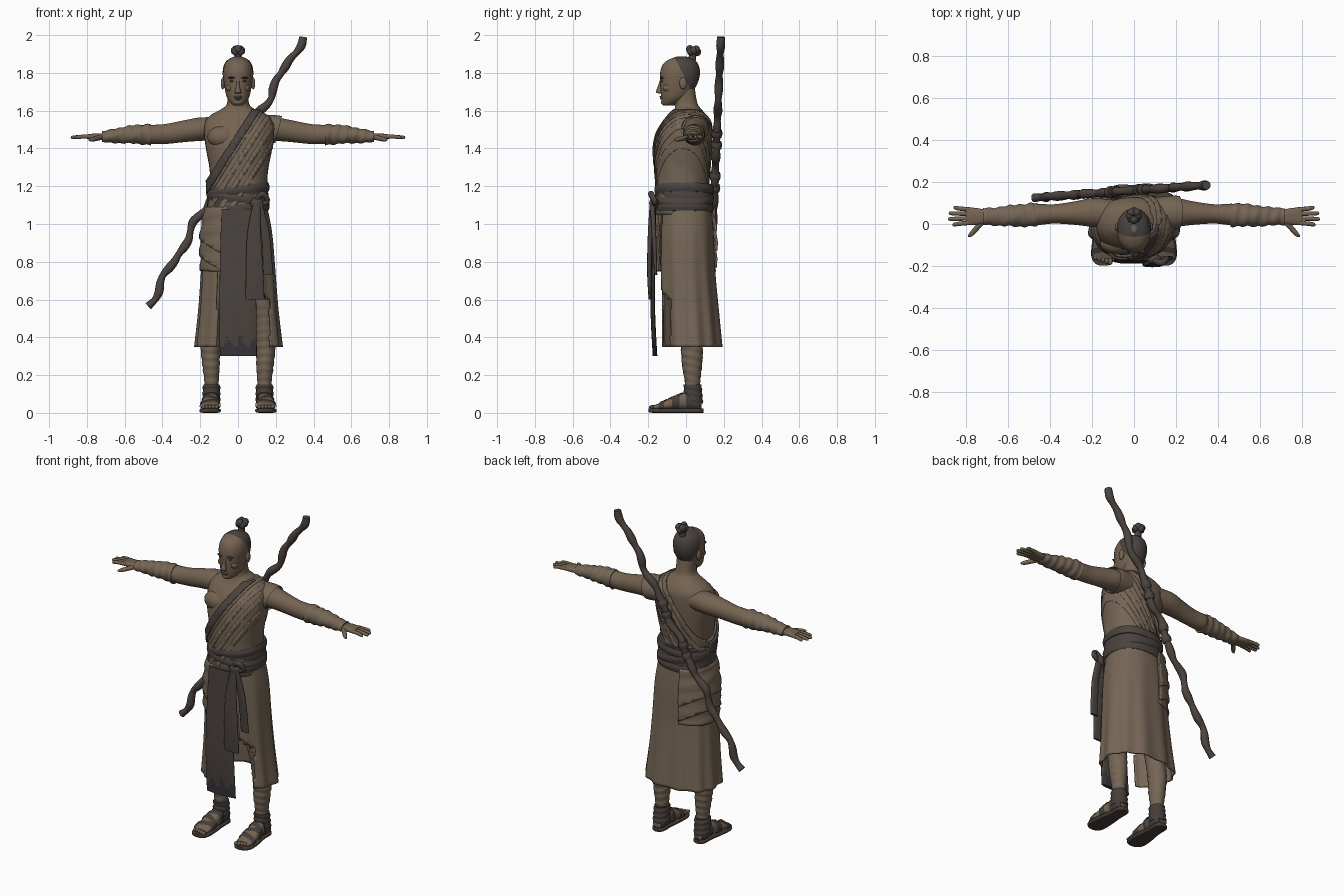
import bpy, bmesh, random
from math import sin, cos, pi, tau, copysign
from mathutils import Vector

if "Cube" in bpy.data.objects:
    bpy.data.objects.remove(bpy.data.objects["Cube"])
random.seed(4)
made = []


def material(name, r, g, b):
    m = bpy.data.materials.new(name)
    m.use_nodes = True
    m.diffuse_color = (r, g, b, 1)
    bsdf = m.node_tree.nodes["Principled BSDF"]
    bsdf.inputs["Base Color"].default_value = (r, g, b, 1)
    bsdf.inputs["Roughness"].default_value = 0.9
    return m


SKIN = material("tan skin", .175, .125, .082)
CLOTH = material("tan cloth", .178, .133, .092)
SASH = material("dark sash cloth", .070, .056, .050)
BLUE = material("stained hem", .036, .036, .046)
WOOD = material("dark wood", .072, .056, .048)
HAIR = material("dark hair", .066, .056, .052)
LEATHER = material("sandal leather", .060, .048, .042)


def add(name, bm, mat):
    bmesh.ops.recalc_face_normals(bm, faces=bm.faces)
    me = bpy.data.meshes.new(name)
    bm.to_mesh(me)
    bm.free()
    ob = bpy.data.objects.new(name, me)
    bpy.context.collection.objects.link(ob)
    me.materials.append(mat)
    made.append(ob)
    return ob


def spline(pts, sub):
    """Smooth interpolation of tuples."""
    out = []
    for i in range(len(pts) - 1):
        quad = [Vector(pts[min(max(k, 0), len(pts) - 1)]) for k in range(i - 1, i + 3)]
        a, b, c, d = quad
        for s in range(sub):
            t = s / sub
            out.append(b + (c - a) * (t / 2) + (a * 2 - b * 5 + c * 4 - d) * (t * t / 2)
                       + (b * 3 - a - c * 3 + d) * (t ** 3 / 2))
    return out + [Vector(pts[-1])]


def loft(name, rings, mat, axis="z", seg=36, sub=5, p=2, grow=0, wave=None, caps=True, cuts=()):
    """Rings are (x, y, z, radius, radius) across the axis; cuts drop the side a normal points to."""
    bm = bmesh.new()
    rows = []
    for x, y, z, a, b in spline(rings, sub):
        row = []
        for k in range(seg):
            t = tau * k / seg
            w = wave(t, x, y, z) if wave else 1
            u = (a + grow) * w * copysign(abs(cos(t)) ** (2 / p), cos(t))
            v = (b + grow) * w * copysign(abs(sin(t)) ** (2 / p), sin(t))
            off = {"z": (u, v, 0), "x": (0, u, v), "y": (u, 0, v)}[axis]
            row.append(bm.verts.new(Vector((x, y, z)) + Vector(off)))
        rows.append(row)
    for r, s in zip(rows, rows[1:]):
        for k in range(seg):
            j = (k + 1) % seg
            bm.faces.new((r[k], r[j], s[j], s[k]))
    if caps:
        bm.faces.new(rows[0])
        bm.faces.new(rows[-1])
    for co, no in cuts:
        bmesh.ops.bisect_plane(bm, geom=bm.verts[:] + bm.edges[:] + bm.faces[:],
                               plane_co=co, plane_no=no, clear_outer=True)
    return add(name, bm, mat)


def thicken(ob, depth):
    mod = ob.modifiers.new("thickness", "SOLIDIFY")
    mod.thickness = depth
    mod.offset = -1


def ball(name, at, size, mat):
    bm = bmesh.new()
    bmesh.ops.create_uvsphere(bm, u_segments=20, v_segments=12, radius=1)
    for v in bm.verts:
        v.co = Vector(at) + v.co * Vector(size)
    return add(name, bm, mat)


def tube(name, pts, mat, seg=10, sub=5):
    """Round tube through (x, y, z, radius) points."""
    path = spline(pts, sub)
    bm = bmesh.new()
    rows = []
    for i, q in enumerate(path):
        d = (path[min(i + 1, len(path) - 1)] - path[max(i - 1, 0)]).to_3d().normalized()
        side = d.cross(Vector((.3, 1, .1))).normalized()
        up = side.cross(d)
        rows.append([bm.verts.new(q.to_3d() + (side * cos(tau * k / seg) + up * sin(tau * k / seg)) * q[3])
                     for k in range(seg)])
    for r, s in zip(rows, rows[1:]):
        for k in range(seg):
            bm.faces.new((r[k], r[k - 1], s[k - 1], s[k]))
    bm.faces.new(rows[0])
    bm.faces.new(rows[-1])
    return add(name, bm, mat)


# Torso and neck
torso = [(0, -.02, 1.05, .145, .135), (0, -.02, 1.2, .145, .13), (0, -.02, 1.3, .152, .135),
         (0, -.015, 1.4, .17, .138), (0, -.005, 1.48, .18, .132), (0, .01, 1.54, .175, .115),
         (0, .015, 1.58, .14, .09), (0, .01, 1.61, .085, .07), (0, 0, 1.64, .058, .06),
         (0, -.012, 1.72, .055, .058)]
loft("torso", torso, SKIN, p=2.3)
ball("chest_muscle", (-.08, -.09, 1.46), (.082, .055, .06), SKIN)

# Robe over the left shoulder, with layered folds and a strap along its edge
slope = Vector((-.4, 0, .26)).normalized()
edge = Vector((-.16, 0, 1.2))


def drape(name, low, high, grow, mat, cuts=()):
    ob = loft(name, torso[:-2], mat, p=2.3, seg=64, grow=grow, caps=False,
              wave=lambda t, x, y, z: 1 + .007 * sin(t * 9 + z * 24),
              cuts=[(edge + slope * high, slope), (edge + slope * low, -slope), *cuts])
    thicken(ob, .012)


drape("robe", -1, .02, .010, CLOTH)
for i in range(4):
    drape("robe_fold", -.03 - .05 * i, -.005 - .05 * i, .016 - .001 * i, CLOTH)
drape("chest_strap", -.015, .025, .024, WOOD, [((0, 0, 0), (0, 1, 0))])

# Arms, wrapped forearms and hands
arm = [(.10, .05, 1.505, .065, .06), (.2, .055, 1.502, .068, .062), (.28, .052, 1.492, .056, .058),
       (.38, .048, 1.477, .046, .053), (.46, .045, 1.474, .05, .05), (.56, .04, 1.474, .046, .042),
       (.66, .036, 1.466, .037, .031), (.72, .036, 1.462, .034, .022)]
loft("left_shoulder_cloth", arm[:3], CLOTH, axis="x", grow=.012, caps=False,
     cuts=[((.215, 0, 1.5), (1, 0, -.25))])
for side, s in (("left", 1), ("right", -1)):
    def flip(rings):
        return [(r[0] * s, *r[1:]) for r in rings]
    loft(side + "_arm", flip(arm), SKIN, axis="x")
    loft(side + "_forearm_wrap", flip(arm[4:]), CLOTH, axis="x", sub=12, grow=.006,
         wave=lambda t, x, y, z: 1 + .06 * sin(abs(x) * 130 + t) + .03 * sin(t * 3 + x * 50))
    loft(side + "_palm", flip([(.70, .036, 1.462, .03, .018), (.75, .036, 1.463, .04, .017),
                               (.80, .038, 1.462, .041, .012)]), SKIN, axis="x", p=2.6)
    for i, tip in enumerate((.865, .885, .882, .86)):
        y = .006 + .021 * i
        tube(side + "_finger", flip([(.78, y, 1.463, .011), (.83, y + .003 * (i - 1.5), 1.462, .0105),
                                     (tip - .008, y + .006 * (i - 1.5), 1.458, .009),
                                     (tip, y + .006 * (i - 1.5), 1.457, .003)]), SKIN)
    tube(side + "_thumb", flip([(.72, .015, 1.46, .014), (.75, -.02, 1.453, .013),
                                (.775, -.048, 1.447, .011), (.79, -.06, 1.445, .004)]), SKIN)

# Head, shaved sides, hair and top knot
head = [(0, -.09, 1.628, .022, .03), (0, -.085, 1.638, .036, .042), (0, -.065, 1.665, .056, .066),
        (0, -.05, 1.70, .067, .084), (0, -.038, 1.75, .075, .098), (0, -.033, 1.80, .079, .104),
        (0, -.03, 1.845, .07, .092), (0, -.026, 1.872, .048, .062), (0, -.022, 1.888, .012, .016)]
loft("head", head, SKIN, p=2.15)
hair = loft("hair", head[3:], HAIR, p=2.15, seg=48, grow=.003,
            cuts=[((0, -.06, 1.88), (0, -1, -.52)), ((0, .06, 1.715), (0, 0, -1))])
for i in range(8):
    t = tau * i / 8
    ball("top_knot", (.018 * cos(t), .04 + .02 * sin(t), 1.918 + .007 * sin(t * 3)), (.02, .02, .022), HAIR)
loft("knot_tie", [(0, .03, 1.865, .022, .024), (0, .034, 1.885, .019, .02), (0, .038, 1.91, .02, .02)], HAIR)
loft("nose", [(0, -.139, 1.692, .016, .008), (0, -.142, 1.70, .017, .017), (0, -.137, 1.73, .009, .012),
              (0, -.128, 1.768, .008, .008)], SKIN, seg=16)
ball("upper_lip", (0, -.130, 1.674, ), (.023, .011, .005), SKIN)
ball("lower_lip", (0, -.127, 1.665), (.02, .011, .006), SKIN)
ball("chin", (0, -.115, 1.645), (.024, .018, .016), SKIN)
for s in (1, -1):
    ball("brow", (.031 * s, -.127, 1.774), (.022, .012, .006), HAIR)
    ball("eye", (.03 * s, -.127, 1.756), (.014, .006, .004), HAIR)
    ball("cheek", (.042 * s, -.095, 1.72), (.022, .028, .022), SKIN)
    ball("ear", (.08 * s, -.015, 1.745), (.011, .02, .032), SKIN)

# Skirt, open in front, with pleats that deepen toward the hem
skirt_rings = [(0, -.005, 1.09, .155, .14), (0, 0, .95, .18, .147), (0, .005, .75, .195, .15),
               (0, .015, .55, .208, .157), (0, .025, .35, .228, .165)]
skirt = loft("skirt", skirt_rings, CLOTH, seg=96, sub=8, p=2.3, caps=False,
             wave=lambda t, x, y, z: 1 + (1.1 - z) * (.045 * sin(t * 11) + .025 * sin(t * 5 + 1)))
bm = bmesh.new()
bm.from_mesh(skirt.data)
gap = [f for f in bm.faces if (c := f.calc_center_median()).y < 0
       and -.11 < c.x < (.1 if c.z > .66 else .1 + min(.07, .66 - c.z))]
bmesh.ops.delete(bm, geom=gap, context="FACES")
bm.to_mesh(skirt.data)
bm.free()
thicken(skirt, .008)

# Gathered cloth on the right hip
for low, grow in ((.74, .008), (.83, .016), (.92, .022)):
    swag = loft("hip_swag", skirt_rings[:3], CLOTH, seg=64, sub=8, p=2.3, grow=grow, caps=False,
                wave=lambda t, x, y, z: 1 + .018 * sin(z * 75 + 3 * sin(t)),
                cuts=[((-.2, 0, low), (-.55, .1, -1)), ((-.06, 0, 1), (1, 0, 0))])
    thicken(swag, .01)

# Sash: overlapping wraps, knot and hanging tails
loft("sash", [(0, -.008, 1.06, .158, .148), (0, -.01, 1.13, .162, .152), (0, -.012, 1.21, .152, .147)],
     SASH, p=2.3, sub=10, wave=lambda t, x, y, z: 1 + .012 * sin(z * 110 + 2 * sin(t)))
for z, tilt in ((1.085, .06), (1.135, -.14), (1.18, .1)):
    band = loft("sash_wrap", [(0, -.01, z - .024, .162, .152), (0, -.01, z, .168, .158),
                              (0, -.01, z + .024, .16, .152)], SASH, p=2.3, seg=48)
    for v in band.data.vertices:
        v.co.z += tilt * v.co.x
ball("sash_knot", (.10, -.17, 1.11), (.035, .025, .032), SASH)
panel = loft("front_panel", [(0, -.165, 1.08, .085, .008), (0, -.172, .85, .092, .01),
                             (0, -.176, .55, .096, .012), (0, -.164, .30, .097, .012)],
             SASH, sub=14, seg=48, p=3,
             wave=lambda t, x, y, z: 1 + .03 * sin(t * 7 + z * 6))
panel.data.materials.append(BLUE)
for f in panel.data.polygons:
    if f.center.z < .375 + .022 * sin(f.center.x * 90) + random.uniform(-.01, .01):
        f.material_index = 1
loft("long_tail", [(.10, -.18, 1.11, .02, .012), (.085, -.19, .95, .036, .012),
                   (.088, -.194, .75, .046, .012), (.09, -.19, .60, .05, .008)], SASH, p=3)
loft("short_tail", [(.11, -.178, 1.11, .018, .012), (.145, -.17, .95, .022, .012),
                    (.16, -.16, .73, .026, .008)], SASH, p=3)
tube("knot_loop", [(.09, -.17, 1.12, .012), (.13, -.185, 1.16, .016), (.155, -.165, 1.12, .014),
                   (.11, -.175, 1.1, .01)], SASH)

# Legs with spiral wraps, feet and sandals
leg = [(.142, .04, .05, .04, .042), (.14, .035, .15, .037, .039), (.143, .032, .25, .046, .052),
       (.146, .03, .35, .052, .058), (.142, .01, .5, .055, .06), (.12, -.005, .7, .07, .08),
       (.085, -.01, 1.05, .07, .09)]
foot = [(.142, .082, .045, .025, .025), (.142, .06, .055, .038, .04), (.143, .0, .062, .04, .045),
        (.146, -.07, .05, .047, .033), (.148, -.13, .036, .05, .02), (.148, -.165, .03, .046, .012)]
sole = [(.142, .092, .012, .02, .012), (.142, .07, .012, .04, .012), (.143, 0, .012, .042, .012),
        (.146, -.08, .012, .053, .012), (.148, -.15, .012, .056, .012), (.146, -.185, .013, .042, .012),
        (.144, -.198, .014, .02, .01)]
for side, s in (("left", 1), ("right", -1)):
    def flip(rings):
        return [(r[0] * s, *r[1:]) for r in rings]
    loft(side + "_leg", flip(leg), CLOTH, sub=12,
         wave=lambda t, x, y, z: 1 + .035 * sin(z * 150 + 2 * sin(t * s)) * (z < .6))
    loft(side + "_foot", flip(foot), SKIN, axis="y", p=2.3)
    loft(side + "_sole", flip(sole), LEATHER, axis="y", p=4)
    loft(side + "_ankle_wrap", flip(leg[:2]), LEATHER, grow=.008, sub=16,
         wave=lambda t, x, y, z: 1 + .05 * sin(z * 200 + 2 * sin(t)))
    loft(side + "_heel_cup", flip(foot[:3]), LEATHER, axis="y", p=2.3, grow=.004)
    for y, tilt in ((-.035, .3), (-.075, -.3), (-.12, .2)):
        loft(side + "_foot_strap", flip(foot), LEATHER, axis="y", p=2.3, grow=.005,
             cuts=[((.146 * s, y + .014, 0), (tilt * s, 1, 0)), ((.146 * s, y - .014, 0), (-tilt * s, -1, 0))])
    for i in range(5):
        ball(side + "_toe", ((.113 + .0175 * i) * s, -.178 + .006 * i, .03), (.011, .018, .011), SKIN)

# Gnarled staff carried on the back, with bindings
top, foot_end = Vector((.345, .185, 1.99)), Vector((-.475, .125, .565))
across = Vector((.86, 0, -.5))


def along(t):
    return top.lerp(foot_end, t) + across * (.011 * sin(t * 34) + .006 * sin(t * 61))


tube("staff", [(*along(i / 36), .021 + .0035 * sin(i * 2.1)) for i in range(37)], WOOD, seg=12, sub=3)
for t in (.36, .40, .52, .56):
    tube("staff_binding", [(*along(t - .012), .026), (*along(t), .03), (*along(t + .012), .026)], SASH, seg=14)

# Smooth shading with sharp edges kept
for ob in bpy.context.selected_objects:
    ob.select_set(False)
for ob in made:
    ob.select_set(True)
bpy.context.view_layer.objects.active = made[0]
bpy.ops.object.shade_smooth_by_angle(angle=pi / 4)
